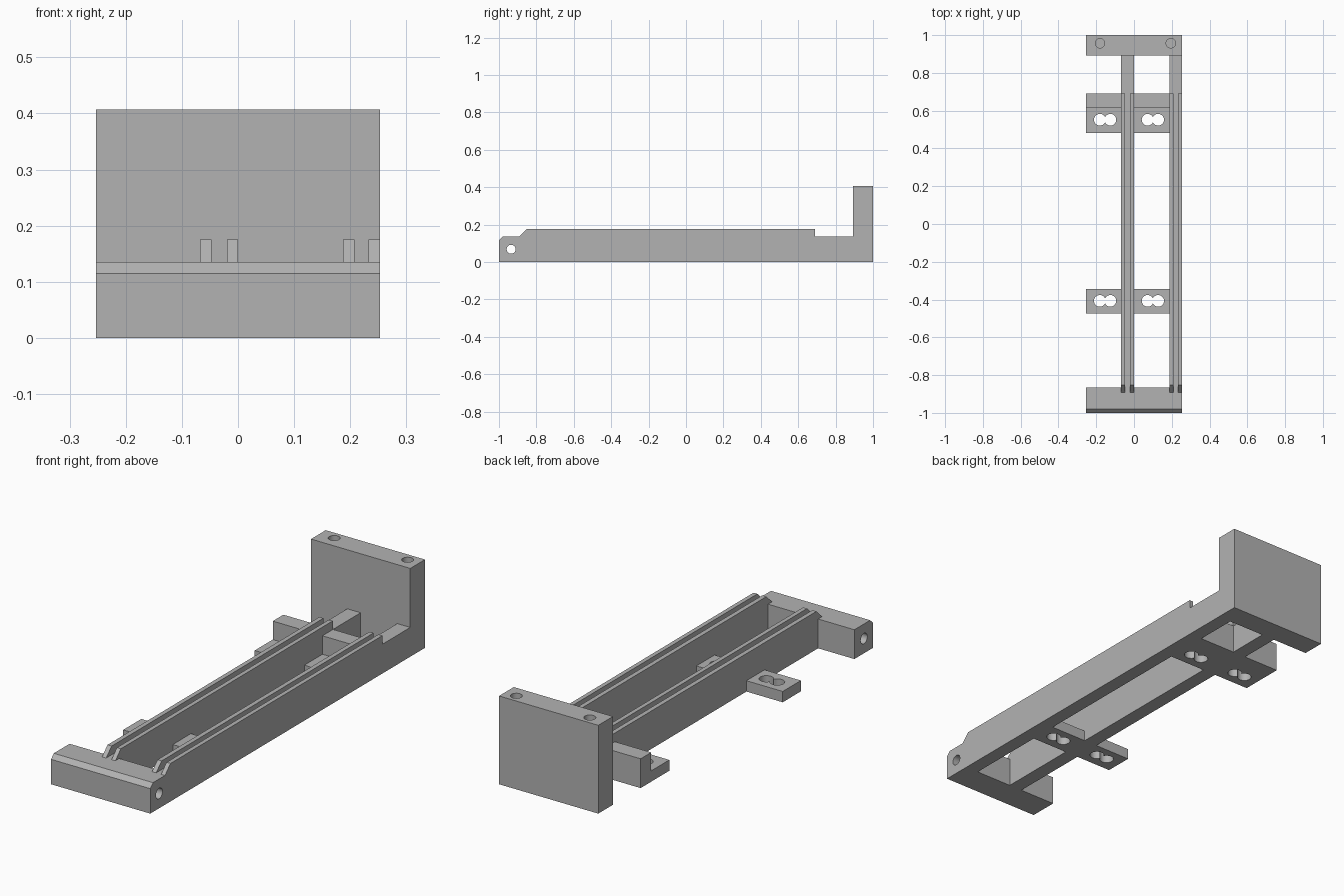
import bpy, bmesh, math
from mathutils import Matrix, Vector

if "Cube" in bpy.data.objects:
    bpy.data.objects.remove(bpy.data.objects["Cube"])

grey = bpy.data.materials.new("plain grey")
grey.diffuse_color = (0.45, 0.45, 0.45, 1)
grey.use_nodes = True
grey.node_tree.nodes["Principled BSDF"].inputs["Base Color"].default_value = grey.diffuse_color

X0, X1 = -0.253, 0.253        # overall width
BASE = 0.135                  # height of bars and rails
TAB = 0.05                    # thickness of mounting tabs


def extrude_profile(name, yz, x0, x1):
    """Side profile in y and z, extruded along x."""
    bm = bmesh.new()
    face = bm.faces.new([bm.verts.new((x0, y, z)) for y, z in yz])
    out = bmesh.ops.extrude_face_region(bm, geom=[face])["geom"]
    moved = [v for v in out if isinstance(v, bmesh.types.BMVert)]
    bmesh.ops.translate(bm, verts=moved, vec=(x1 - x0, 0, 0))
    bmesh.ops.recalc_face_normals(bm, faces=bm.faces)
    me = bpy.data.meshes.new(name)
    bm.to_mesh(me)
    bm.free()
    ob = bpy.data.objects.new(name, me)
    bpy.context.collection.objects.link(ob)
    me.materials.append(grey)
    return ob


def box(name, x0, x1, y0, y1, z0, z1):
    return extrude_profile(name, [(y0, z0), (y1, z0), (y1, z1), (y0, z1)], x0, x1)


def drill(target, centre, axis, radius, length):
    """Cut a round hole centred on the given point."""
    bm = bmesh.new()
    turn = Vector((0, 0, 1)).rotation_difference(Vector(axis)).to_matrix().to_4x4()
    bmesh.ops.create_cone(bm, cap_ends=True, segments=32, radius1=radius,
                          radius2=radius, depth=length,
                          matrix=Matrix.Translation(centre) @ turn)
    for f in bm.faces:
        f.smooth = len(f.verts) == 4
    for e in bm.edges:
        e.smooth = e.calc_face_angle() < math.radians(40)
    me = bpy.data.meshes.new("hole_cutter")
    bm.to_mesh(me)
    bm.free()
    me.materials.append(grey)
    cutter = bpy.data.objects.new("hole_cutter", me)
    bpy.context.collection.objects.link(cutter)
    cutter.hide_render = True
    cutter.hide_viewport = True
    mod = target.modifiers.new("hole", 'BOOLEAN')
    mod.operation = 'DIFFERENCE'
    mod.solver = 'EXACT'
    mod.object = cutter


# Front bar with chamfered edge and a cross hole
front_bar = extrude_profile("front_bar", [(-1, 0), (-0.865, 0), (-0.865, BASE),
                                          (-0.98, BASE), (-1, 0.115)], X0, X1)
drill(front_bar, (0, -0.935, 0.068), (1, 0, 0), 0.024, 0.7)

# Tall back plate with two blind holes in its top
back_plate = box("back_plate", X0, X1, 0.893, 1, 0, 0.407)
for x in (-0.18, 0.195):
    drill(back_plate, (x, 0.957, 0.407), (0, 0, 1), 0.025, 0.3)

# Two long rails, each with a pair of ridges forming a groove
for side, x0, x1 in (("left", -0.068, 0.0), ("right", 0.187, X1)):
    box(side + "_rail", x0, x1, -0.865, 0.893, 0, BASE)
    for part, a, b in (("outer", x0, x0 + 0.021), ("inner", x1 - 0.02, x1)):
        extrude_profile(f"{side}_{part}_ridge",
                        [(-0.893, BASE), (0.69, BASE), (0.69, 0.175), (-0.853, 0.175)], a, b)

# Mounting tabs beside and between the rails, each with a figure-eight slot
for side, x0, x1, hx in (("left", X0, -0.068, -0.153), ("middle", 0.0, 0.187, 0.1)):
    front_tab = box(side + "_front_tab", x0, x1, -0.475, -0.343, 0, TAB)
    back_tab = extrude_profile(side + "_back_tab",
                               [(0.483, 0), (0.692, 0), (0.692, BASE), (0.615, BASE),
                                (0.615, TAB), (0.483, TAB)], x0, x1)
    for tab, y in ((front_tab, -0.407), (back_tab, 0.552)):
        for dx in (-0.028, 0.028):
            drill(tab, (hx + dx, y, 0), (0, 0, 1), 0.031, 0.4)
